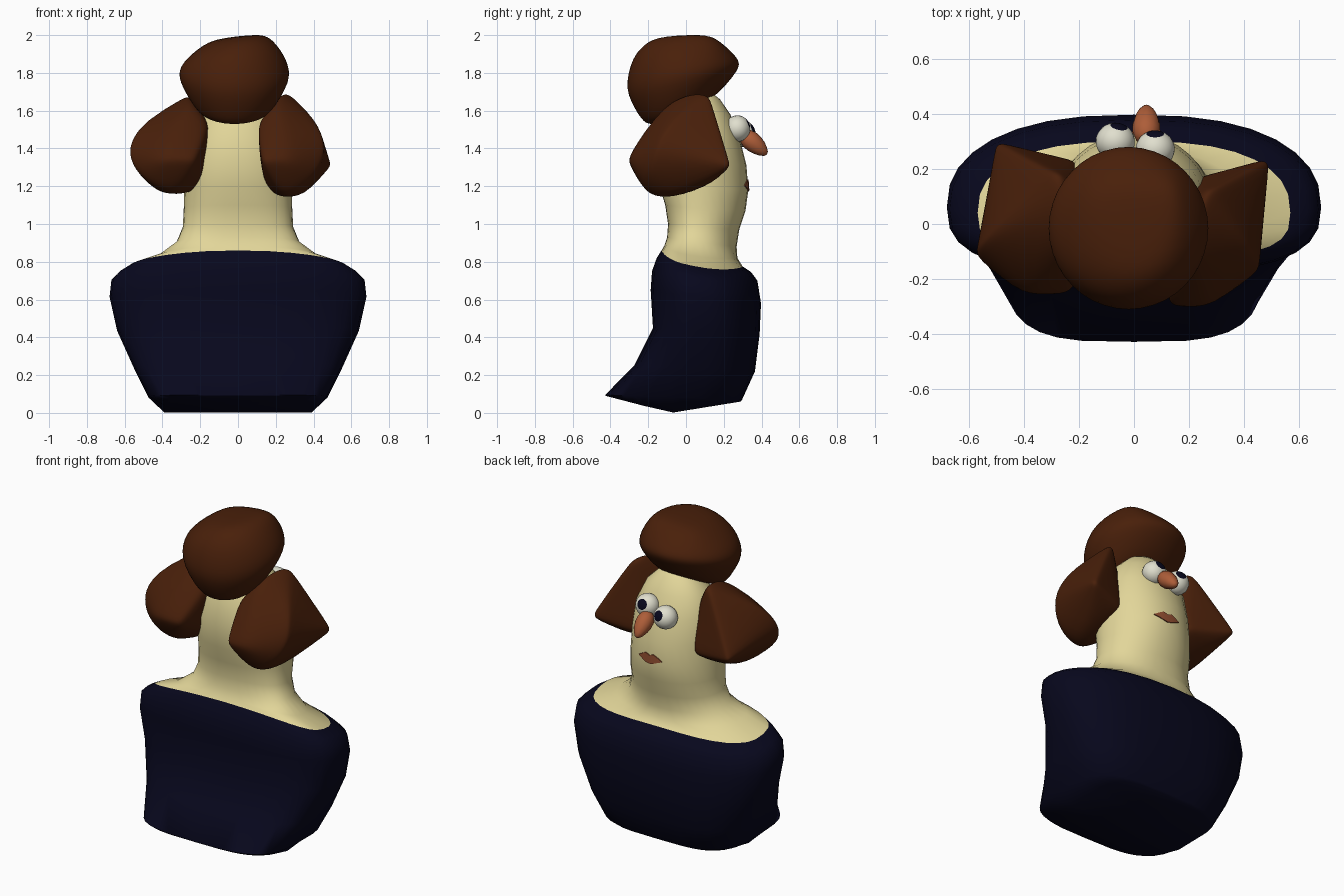
import bpy, bmesh, math
from mathutils import Vector
from mathutils.bvhtree import BVHTree

if "Cube" in bpy.data.objects:
    bpy.data.objects.remove(bpy.data.objects["Cube"])


def mat(name, rgb):
    m = bpy.data.materials.new(name)
    m.diffuse_color = (*rgb, 1)
    m.use_nodes = True
    m.node_tree.nodes["Principled BSDF"].inputs["Base Color"].default_value = m.diffuse_color
    return m


NAVY = mat("navy cloth", (0.0022, 0.0022, 0.012))
SKIN = mat("pale skin", (0.76, 0.67, 0.32))
HAIR = mat("brown hair", (0.066, 0.014, 0.003))
WHITE = mat("eye white", (0.75, 0.74, 0.62))
NOSE = mat("orange nose", (0.42, 0.11, 0.04))
LIPS = mat("red brown lips", (0.28, 0.075, 0.03))


def finish(name, bm, mats, angle=60):
    bmesh.ops.recalc_face_normals(bm, faces=bm.faces)
    me = bpy.data.meshes.new(name)
    bm.to_mesh(me)
    ob = bpy.data.objects.new(name, me)
    bpy.context.collection.objects.link(ob)
    for m in mats:
        me.materials.append(m)
    bpy.ops.object.select_all(action='DESELECT')
    ob.select_set(True)
    bpy.context.view_layer.objects.active = ob
    bpy.ops.object.shade_smooth_by_angle(angle=math.radians(angle))
    return ob


# Bust: tilted rings (z back, y back, z face side, y face side, half width, squareness, side dip)
RINGS = [
    (.09, -.425, .06, .29, .39, 4.0, 0),
    (.095, -.428, .07, .297, .475, 3.6, 0),
    (.25, -.275, .22, .365, .55, 3.2, 0),
    (.45, -.175, .42, .39, .64, 2.7, 0),
    (.65, -.187, .58, .397, .68, 2.5, 0),
    (.75, -.18, .70, .378, .67, 2.5, .02),
    (.82, -.155, .745, .345, .63, 2.5, .04),
    (.86, -.13, .775, .30, .568, 2.7, .04),   # neckline
    (.885, -.115, .82, .272, .42, 2.4, .02),
    (.93, -.10, .88, .268, .325, 2.2, 0),
    (1.0, -.095, .97, .282, .292, 2.2, 0),
    (1.1, -.11, 1.07, .315, .287, 2.2, 0),
    (1.2, -.14, 1.18, .33, .285, 2.1, 0),
    (1.35, -.15, 1.31, .32, .28, 2.1, 0),
    (1.5, -.12, 1.45, .285, .25, 2.1, 0),
    (1.61, -.06, 1.58, .235, .19, 2.1, 0),
    (1.68, .02, 1.66, .18, .11, 2.0, 0),
    (1.705, .08, 1.70, .13, .04, 2.0, 0),
]
NECKLINE, N = 7, 32


def spow(v, p):
    return math.copysign(abs(v) ** p, v)


bm = bmesh.new()
loops = []
for k, (zb, yb, zf, yf, w, e, dip) in enumerate(RINGS):
    loop = []
    for i in range(N):
        a = 2 * math.pi * i / N
        sx, sy = spow(math.sin(a), 2 / e), spow(math.cos(a), 2 / e)
        t = (sy + 1) / 2
        y = yb + (yf - yb) * t
        z = zb + (zf - zb) * t - dip * sx * sx
        if k == 0:   # keel across the underside
            z = .09 * (-.08 - y) / .345 if y < -.08 else .06 * (y + .08) / .37
        elif 1 < k < 14:   # widest point sits slightly behind the middle
            y -= (.045 if k < 9 else .03) * (1 - sy * sy)
        loop.append(bm.verts.new((w * sx, y, z)))
    loops.append(loop)
for k in range(len(loops) - 1):
    for i in range(N):
        j = (i + 1) % N
        f = bm.faces.new((loops[k][i], loops[k][j], loops[k + 1][j], loops[k + 1][i]))
        f.material_index = 1 if k >= NECKLINE else 0
bm.faces.new(loops[-1]).material_index = 1
b = loops[0]
for i in range(N // 2):   # strips closing the underside
    vs = list(dict.fromkeys((b[i], b[i + 1], b[(N - i - 1) % N], b[(N - i) % N])))
    bm.faces.new(vs)
bmesh.ops.recalc_face_normals(bm, faces=bm.faces)
head_tree = BVHTree.FromBMesh(bm)
finish("bust", bm, [NAVY, SKIN], 75)
bm.free()


# Hair: rounded convex lumps around a few guide points, fitted to a bounding box
def lump(name, pts, lo, hi, k=22, rounding=.05):
    pts = [Vector(p) for p in pts]
    mid = sum(pts, Vector()) / len(pts)
    bm = bmesh.new()
    bmesh.ops.create_icosphere(bm, subdivisions=4, radius=1)
    for v in bm.verts:
        d = v.co.normalized()
        ws = [math.exp(k * (p - mid).dot(d)) for p in pts]
        v.co = sum((p * w for p, w in zip(pts, ws)), Vector()) / sum(ws) + d * rounding
    for ax in range(3):
        c = [v.co[ax] for v in bm.verts]
        a, s = min(c), max(c) - min(c)
        for v in bm.verts:
            v.co[ax] = lo[ax] + (v.co[ax] - a) / s * (hi[ax] - lo[ax])
    finish(name, bm, [HAIR], 180)
    bm.free()


bun = [(.17, .16, 2.0), (-.12, .14, 1.98)]
for i in range(12):
    c, s = math.cos(i * math.pi / 6), math.sin(i * math.pi / 6)
    bun.append((.30 * c, .30 * s, 1.79 + .08 * s))
    bun.append((.27 * c, .27 * s, 1.88 + .02 * c))
    bun.append((.20 * c, .19 * s - .02, 1.63 + .08 * s))
    bun.append((.02 + .17 * c, .18 * s, 1.97 + .02 * c))
lump("hair_bun", bun, (-.31, -.31, 1.53), (.27, .28, 2.0), 30, .08)

SIDE = [(-.25, .06, 1.67), (-.26, .18, 1.67), (-.25, -.07, 1.61), (-.47, 0, 1.56),
        (-.49, .30, 1.31), (-.22, .20, 1.42), (-.22, .24, 1.26), (-.40, -.28, 1.33),
        (-.23, -.27, 1.33), (-.58, -.12, 1.37), (-.54, -.16, 1.27), (-.55, -.08, 1.46),
        (-.35, -.10, 1.14), (-.22, 0, 1.16), (-.44, .02, 1.17), (-.36, -.19, 1.48),
        (-.30, -.19, 1.18), (-.44, -.18, 1.19), (-.36, .17, 1.20), (-.33, .20, 1.60),
        (-.15, -.10, 1.52), (-.15, .10, 1.52), (-.17, -.08, 1.25)]
lump("hair_side_left", SIDE, (-.57, -.255, 1.16), (-.155, .29, 1.67), 30, .04)
# the other side is mirrored and sheared outward toward the face
lump("hair_side_right", [(-x + .28 * y, y, z) for x, y, z in SIDE],
     (.11, -.30, 1.145), (.487, .228, 1.685), 30, .04)


# Eyes: white balls with dark pupils picked by facing direction
def eye(name, loc, look):
    look = Vector(look).normalized()
    turn = look.to_track_quat('Z', 'Y')
    bm = bmesh.new()
    bmesh.ops.create_uvsphere(bm, u_segments=20, v_segments=20, radius=1)
    for f in bm.faces:
        f.material_index = 1 if f.calc_center_median().z > .90 else 0
    for v in bm.verts:
        p = turn @ v.co
        v.co = Vector(loc) + Vector((p.x * .071, p.y * .068, p.z * .07))
    finish(name, bm, [WHITE, NAVY])
    bm.free()


eye("eye_left", (-.068, .300, 1.478), (.2, .85, .38))
eye("eye_right", (.077, .272, 1.505), (0, .85, .38))

# Nose: tapered drop pointing outward and down
bm = bmesh.new()
bmesh.ops.create_uvsphere(bm, u_segments=12, v_segments=8, radius=1)
turn = Vector((0, .72, -.62)).to_track_quat('Z', 'Y')
for v in bm.verts:
    r = .05 - .012 * v.co.z
    v.co = Vector((.045, .362, 1.425)) + turn @ Vector((v.co.x * r, v.co.y * r, v.co.z * .088))
finish("nose", bm, [NOSE])
bm.free()

# Lips: thin plate laid on the face
bm = bmesh.new()
TOP = [0, .016, .030, .020, .030, .016, 0]
LOW = [-.004, -.014, -.026, -.032, -.026, -.014, -.004]
rows = []
for i in range(7):
    x = .025 + (i - 3) * .028
    col = []
    for dz in (TOP[i], LOW[i]):
        hit = head_tree.ray_cast(Vector((x, 1, 1.205 + dz)), Vector((0, -1, 0)))[0]
        col.append([bm.verts.new(hit + Vector((0, o, 0))) for o in (-.003, .006)])
    rows.append(col)
for (a, c), (d, e) in zip(rows, rows[1:]):
    for q in ((a[1], c[1], e[1], d[1]), (a[0], d[0], e[0], c[0]),
              (a[0], a[1], d[1], d[0]), (c[0], e[0], e[1], c[1])):
        bm.faces.new(q)
for a, c in (rows[0], rows[-1]):
    bm.faces.new((a[0], c[0], c[1], a[1]))
finish("lips", bm, [LIPS], 30)
bm.free()
